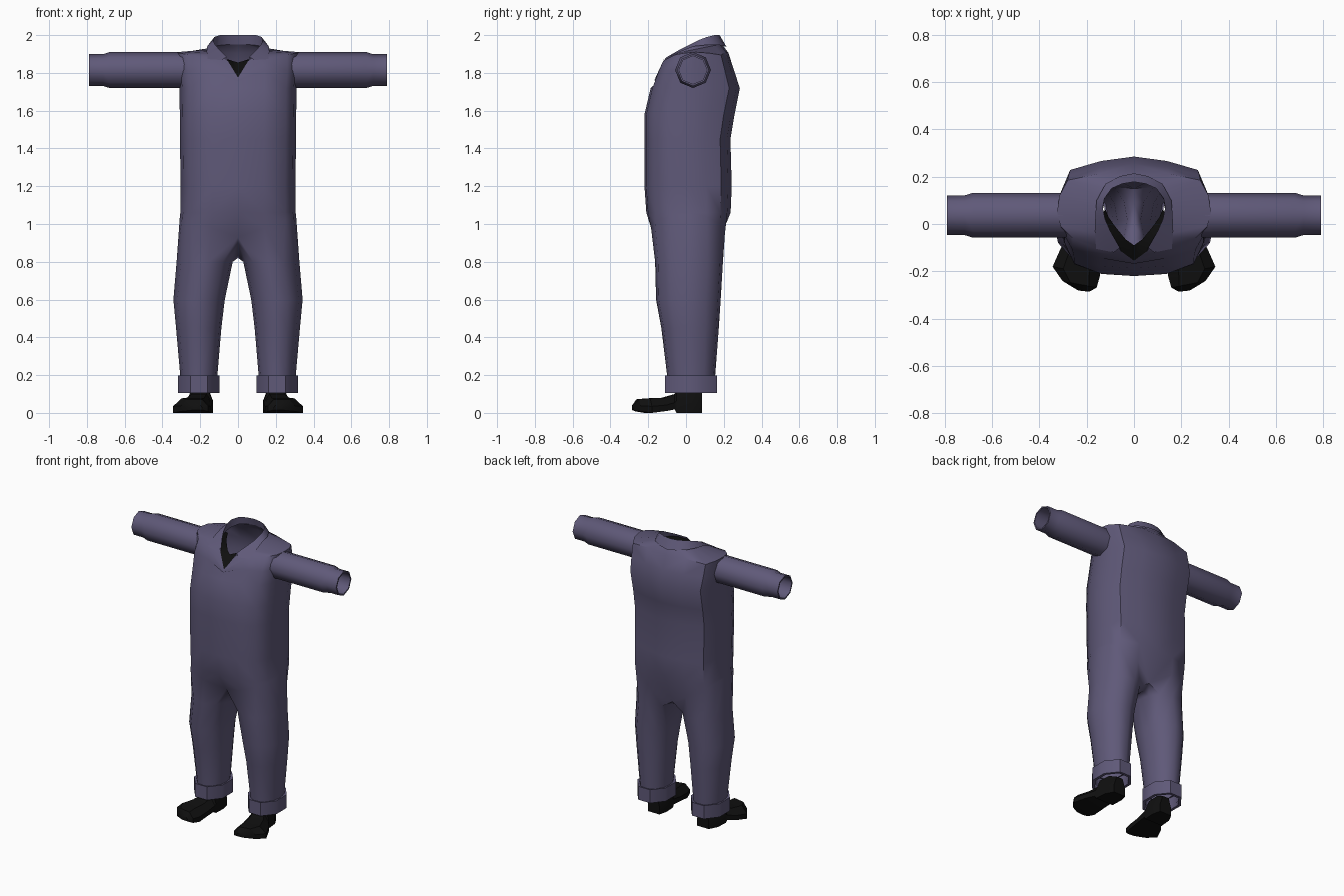
import bpy, bmesh, math

cube = bpy.data.objects.get("Cube")
if cube:
    bpy.data.objects.remove(cube, do_unlink=True)


def material(name, rgb, rough):
    m = bpy.data.materials.new(name)
    m.use_nodes = True
    m.diffuse_color = (*rgb, 1)
    bsdf = m.node_tree.nodes["Principled BSDF"]
    bsdf.inputs["Base Color"].default_value = (*rgb, 1)
    bsdf.inputs["Roughness"].default_value = rough
    return m


CLOTH = material("purple_cloth", (0.115, 0.1, 0.19), 0.9)
BLACK = material("black_leather", (0.005, 0.005, 0.005), 0.7)


def bridge(bm, a, b, closed):
    n = len(a)
    for i in range(n if closed else n - 1):
        j = (i + 1) % n
        bm.faces.new((a[i], a[j], b[j], b[i]))


def finish(name, bm, mat, angle=40):
    """Turn a half model into a mirrored, shaded object."""
    bmesh.ops.recalc_face_normals(bm, faces=bm.faces)
    me = bpy.data.meshes.new(name)
    bm.to_mesh(me)
    bm.free()
    me.materials.append(mat)
    ob = bpy.data.objects.new(name, me)
    bpy.context.collection.objects.link(ob)
    bpy.ops.object.select_all(action="DESELECT")
    ob.select_set(True)
    bpy.context.view_layer.objects.active = ob
    bpy.ops.object.shade_smooth_by_angle(angle=math.radians(angle))
    mod = ob.modifiers.new("Mirror", "MIRROR")
    mod.use_clip = True
    mod.merge_threshold = 0.0005
    return ob


def loft(name, rings, mat, closed=True, caps=False, angle=40):
    bm = bmesh.new()
    rows = [[bm.verts.new(p) for p in r] for r in rings]
    for a, b in zip(rows, rows[1:]):
        bridge(bm, a, b, closed)
    if caps:
        bm.faces.new(rows[0])
        bm.faces.new(rows[-1])
    return finish(name, bm, mat, angle)


# Half outline of the torso, from front centre round to back centre
OUTLINE = [(0, -1), (.45, -.96), (.82, -.78), (.95, -.42), (1, 0),
           (.97, .42), (.87, .76), (.45, .92), (0, 1)]


def torso_ring(z, half, front, back, dip=0):
    mid, depth = (front + back) / 2, (back - front) / 2
    return [(x * half, mid + y * depth, z - (dip if i == 0 else 0))
            for i, (x, y) in enumerate(OUTLINE)]


def leg_ring(z, x0, x1, y0, y1):
    angles = [(i - 4) * 32.5 for i in range(9)] + [155, 180, 205]
    ring = []
    for a in map(math.radians, angles):
        ring.append(((x0 + x1) / 2 + math.cos(a) * (x1 - x0) / 2,
                     (y0 + y1) / 2 + math.sin(a) * (y1 - y0) / 2, z))
    return ring


neck = [(0, -.155, 1.775), (.055, -.115, 1.865), (.1, -.05, 1.9), (.125, 0, 1.915),
        (.132, .05, 1.925), (.128, .1, 1.935), (.105, .15, 1.945), (.055, .18, 1.95),
        (0, .192, 1.95)]
shoulder = [(0, -.168, 1.76), (.13, -.12, 1.865), (.26, -.06, 1.895), (.31, -.01, 1.905),
            (.325, .05, 1.91), (.315, .12, 1.905), (.28, .185, 1.895), (.15, .212, 1.91),
            (0, .225, 1.905)]
hip = [(0, -.13, .93), (.14, -.185, .98), (.25, -.165, 1.02), (.295, -.08, 1.04),
       (.307, .02, 1.05), (.3, .11, 1.04), (.26, .18, 1.0), (.14, .205, .94),
       (0, .15, .85)]
crotch = [(0, .09, .82), (0, 0, .85), (0, -.07, .9)]

# Body: torso strip that splits into a closed tube for the leg
bm = bmesh.new()
torso = [neck, shoulder,
         torso_ring(1.81, .318, -.152, .255, .06),
         torso_ring(1.72, .31, -.187, .285),
         torso_ring(1.58, .308, -.22, .257),
         torso_ring(1.45, .307, -.22, .235),
         torso_ring(1.2, .304, -.22, .242),
         torso_ring(1.06, .305, -.21, .236), hip]
rows = [[bm.verts.new(p) for p in r] for r in torso]
for a, b in zip(rows, rows[1:]):
    bridge(bm, a, b, False)
last = rows[-1] + [bm.verts.new(p) for p in crotch]
for spec in [(.8, .028, .325, -.165, .197), (.6, .07, .342, -.16, .185),
             (.45, .088, .328, -.132, .175), (.19, .11, .305, -.1, .155),
             (.12, .112, .3, -.095, .15)]:
    row = [bm.verts.new(p) for p in leg_ring(*spec)]
    bridge(bm, last, row, True)
    last = row
finish("coverall_body", bm, CLOTH, 50)

# Collar: stand, fold and falling leaf
fold = [(.06, -.1, 1.885), (.1, -.03, 1.925), (.122, .02, 1.95), (.132, .07, 1.975),
        (.125, .11, 1.99), (.095, .15, 2.0), (.05, .17, 2.0), (0, .178, 2.0)]
leaf = [(.085, -.12, 1.868), (.16, -.105, 1.873), (.166, -.03, 1.912), (.163, .04, 1.94),
        (.158, .1, 1.947), (.12, .17, 1.948), (.06, .202, 1.942), (0, .214, 1.938)]
loft("collar", [neck[1:], fold, leaf], CLOTH, closed=False, angle=35)

# Dark inner neckline
inner = [(0, -.09, 1.855), (.035, -.065, 1.865), (.08, -.01, 1.88), (.108, .03, 1.895),
         (.12, .06, 1.915)]
loft("inner_neckline", [neck[:5], inner], BLACK, closed=False)

# Sleeves with a narrower, hollow cuff
def sleeve_ring(x, r):
    return [(x, .037 + r * math.sin(k * math.pi / 4), 1.815 + r * math.cos(k * math.pi / 4))
            for k in range(8)]


loft("sleeves", [sleeve_ring(*s) for s in
                 [(.27, .095), (.68, .095), (.715, .084), (.79, .084), (.79, .074), (.4, .074)]],
     CLOTH, angle=50)

# Turned-up trouser cuffs
def cuff_ring(z, grow):
    ring = []
    for k in range(8):
        a = math.radians(22.5 + 45 * k)
        ring.append((.207 + (.119 + grow) * math.cos(a), .027 + (.149 + grow) * math.sin(a), z))
    return ring


loft("trouser_cuffs", [cuff_ring(z, g) for z, g in
                       [(.19, -.03), (.198, 0), (.105, 0), (.105, -.02), (.16, -.02)]], CLOTH)

# Shoes: sections from heel to toe, each (y, centre, half width, bottom, top)
sections = [(.085, .19, .045, 0, .12), (.03, .198, .066, 0, .14), (-.05, .203, .068, 0, .14),
            (-.06, .206, .07, .018, .1), (-.12, .225, .085, .01, .08),
            (-.2, .244, .1, 0, .077), (-.255, .23, .072, .008, .072),
            (-.285, .212, .025, .015, .04)]
rings = []
for y, cx, w, lo, hi in sections:
    turn = -.13 if y < -.1 else 0
    pts = [(-1, lo), (1, lo), (1, lo + (hi - lo) * .45), (.55, hi), (-.55, hi),
           (-1, lo + (hi - lo) * .45)]
    rings.append([(cx + u * w, max(-.285, y - turn * u * w * 1.5), z) for u, z in pts])
loft("shoes", rings, BLACK, caps=True, angle=30)
